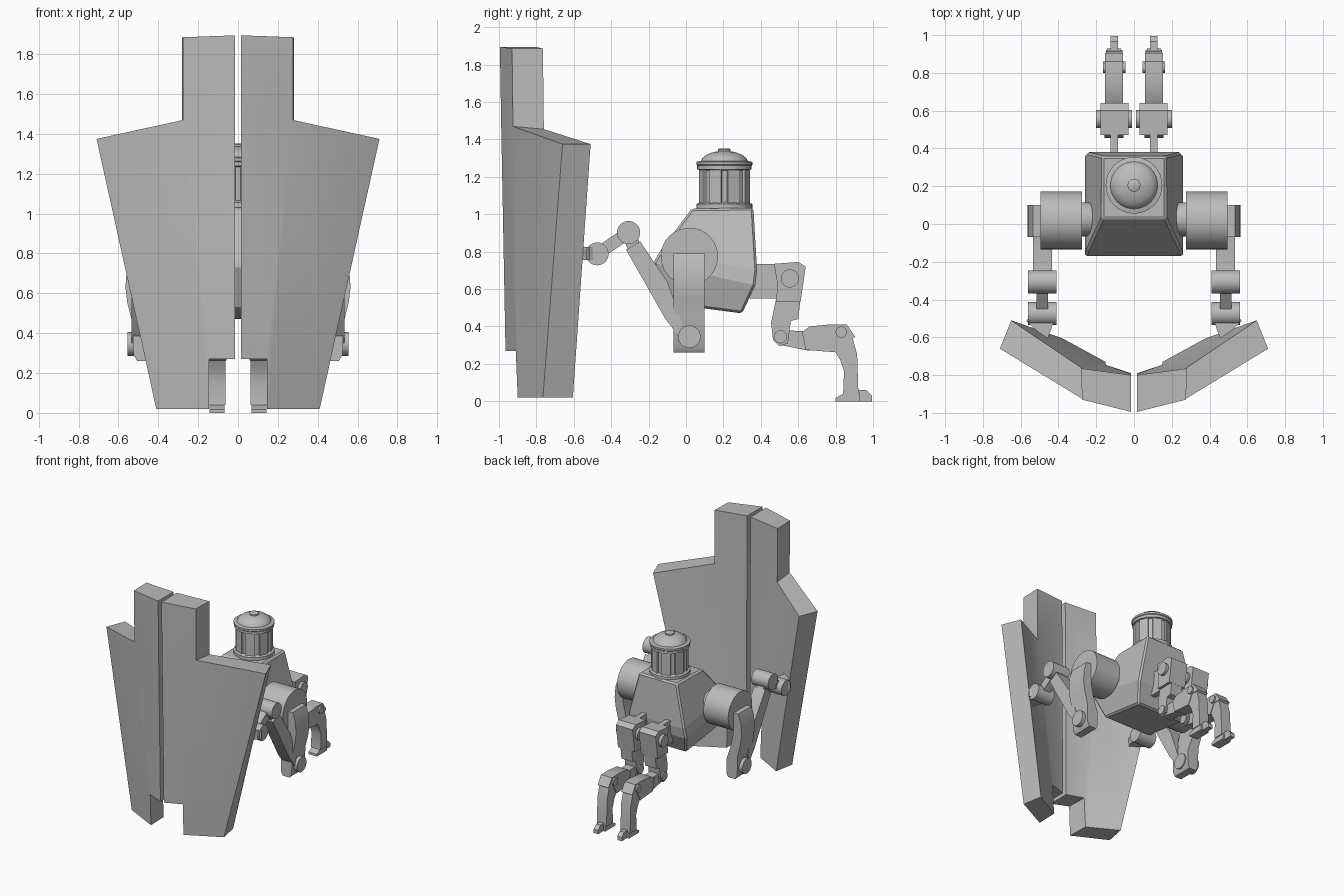
import bpy
import bmesh
import math
from mathutils import Vector

old = bpy.data.objects.get("Cube")
if old:
    bpy.data.objects.remove(old, do_unlink=True)

grey = bpy.data.materials.new("plain_grey")
COLOUR = (0.5, 0.5, 0.5, 1)
grey.diffuse_color = COLOUR
grey.use_nodes = True
grey.node_tree.nodes["Principled BSDF"].inputs["Base Color"].default_value = COLOUR


def finish(bm, name, mirror=True, bevel=0, angle=35):
    """Turn a bmesh into an object, optionally mirrored left to right."""
    bmesh.ops.recalc_face_normals(bm, faces=bm.faces)
    mesh = bpy.data.meshes.new(name)
    bm.to_mesh(mesh)
    bm.free()
    mesh.materials.append(grey)
    if not bevel:
        mesh.shade_smooth()
        mesh.set_sharp_from_angle(angle=math.radians(angle))
    obj = bpy.data.objects.new(name, mesh)
    bpy.context.collection.objects.link(obj)
    if mirror:
        obj.modifiers.new("mirror", "MIRROR")
    if bevel:
        mod = obj.modifiers.new("bevel", "BEVEL")
        mod.width = bevel
        mod.limit_method = "ANGLE"
    return obj


def loft(name, rings, **opts):
    """Skin a list of equal point rings and cap both ends."""
    bm = bmesh.new()
    loops = [[bm.verts.new(p) for p in ring] for ring in rings]
    n = len(loops[0])
    for a, b in zip(loops, loops[1:]):
        for i in range(n):
            j = (i + 1) % n
            bm.faces.new((a[i], a[j], b[j], b[i]))
    bm.faces.new(loops[0])
    bm.faces.new(loops[-1])
    return finish(bm, name, **opts)


def prism(name, pts, lo, hi, axis="x", **opts):
    """Extrude a flat outline along one axis."""
    place = {"x": lambda u, v, w: (w, u, v),
             "y": lambda u, v, w: (u, w, v),
             "z": lambda u, v, w: (u, v, w)}[axis]
    return loft(name, [[place(u, v, w) for u, v in pts] for w in (lo, hi)], **opts)


def lathe(name, profile, u, v, axis="x", sides=32, **opts):
    """Spin (radius, height) pairs around an axis through u, v."""
    rings = []
    for r, h in profile:
        ring = []
        for i in range(sides):
            t = math.tau * i / sides
            a, b = u + r * math.cos(t), v + r * math.sin(t)
            ring.append((h, a, b) if axis == "x" else (a, b, h))
        rings.append(ring)
    return loft(name, rings, **opts)


def disc(name, r, lo, hi, y, z):
    return lathe(name, [(r, lo), (r, hi)], y, z)


def bar(name, start, end, w0, w1, lo, hi):
    """Straight tapered link in the side plane."""
    a, b = Vector(start), Vector(end)
    d = (b - a).normalized()
    n = Vector((-d.y, d.x))
    return prism(name, [a + n * w0, b + n * w1, b - n * w1, a - n * w0], lo, hi)


# Shield halves: a stepped outline with a bend, front and back skins
front = [(.015, -.995, 1.895), (.275, -.93, 1.885), (.275, -.925, 1.47),
         (.71, -.66, 1.375), (.41, -.765, .02), (.145, -.9, .02),
         (.145, -.91, .27), (.015, -.965, .27), (.015, -.988, 1.47)]
back = [(.015, -.8, 1.895), (.28, -.765, 1.885), (.28, -.76, 1.455),
        (.65, -.51, 1.375), (.38, -.605, .02), (.15, -.73, .02),
        (.15, -.745, .27), (.015, -.79, .27), (.015, -.795, 1.455)]
bm = bmesh.new()
skins = [[bm.verts.new(p) for p in side] for side in (front, back)]
for skin in skins:
    for face in ("ABCI", "ICGH", "CFG", "CDEF"):
        bm.faces.new([skin["ABCDEFGHI".index(c)] for c in face])
f, b = skins
for i in range(len(f)):
    j = (i + 1) % len(f)
    bm.faces.new((f[i], f[j], b[j], b[i]))
finish(bm, "shield")


# Torso: tapered block, widest at the shoulders
def ring(x, y0, y1, z0, z1):
    return [(-x, y0, z0), (x, y0, z0), (x, y1, z1), (-x, y1, z1)]


loft("torso", [ring(.21, -.08, .3, .52, .47), ring(.26, -.175, .37, .74, .62),
               ring(.25, -.14, .38, .8, .7), ring(.17, .03, .36, 1.03, 1.035)],
     mirror=False, bevel=.012)

# Head: collar, ribbed drum, brim and dome
lathe("head", [(.15, 1.02), (.15, 1.055), (.126, 1.065), (.126, 1.235),
               (.145, 1.24), (.145, 1.26), (.15, 1.265), (.15, 1.28), (.125, 1.285),
               (.118, 1.3), (.095, 1.318), (.06, 1.332), (.034, 1.337),
               (.034, 1.347), (.026, 1.352)], 0, .205, axis="z", mirror=False)
for i in range(8):
    t = math.tau * (i + .5) / 8
    out, side = Vector((math.cos(t), math.sin(t))), Vector((-math.sin(t), math.cos(t)))
    c = Vector((0, .205))
    prism("head_rib", [c + out * r + side * s for r, s in
                       ((.11, -.035), (.133, -.035), (.133, .035), (.11, .035))],
          1.06, 1.24, axis="z", mirror=False)

# Shoulders
lathe("shoulder_axle", [(.07, .17), (.09, .23), (.09, .3)], .025, .78)
disc("shoulder", .153, .275, .495, .018, .775)

# Upper arm: bowed strap, outer and inner curves
strap = [(.49, .79), (.535, .79), (.558, .72), (.565, .63), (.555, .55), (.53, .45), (.525, .29),
         (.505, .26), (.445, .26), (.43, .29), (.43, .4), (.47, .52), (.49, .62)]
prism("upper_arm", strap, -.068, .1, axis="y")
disc("elbow_pin", .06, .42, .555, .018, .345)

# Forearm and wrist links
prism("forearm", [(-.32, .81), (-.245, .855), (-.1, .64), (-.02, .42), (-.04, .35), (-.11, .44)],
      .435, .535)
bar("forearm_tip", (-.275, .82), (-.305, .89), .036, .036, .455, .515)
disc("wrist_upper", .062, .41, .56, -.307, .902)
bar("wrist_link", (-.307, .902), (-.475, .788), .033, .033, .455, .515)
disc("wrist_lower", .061, .41, .56, -.475, .788)
prism("hand", [(.43, -.48), (.55, -.48), (.57, -.515), (.46, -.615), (.425, -.52)],
      .755, .825, axis="z")

# Hips and thighs
prism("hip_bar", [(.34, .55), (.5, .55), (.53, .735), (.34, .735)], .085, .125)
prism("thigh_block", [(.47, .735), (.6, .745), (.64, .72), (.612, .53), (.48, .53), (.49, .62)],
      .028, .177)
disc("hip_pin", .048, .01, .2, .555, .657)
prism("thigh_lower", [(.48, .54), (.612, .54), (.6, .44), (.56, .43), (.545, .31),
                      (.5, .295), (.465, .33), (.455, .42)], .055, .155)
disc("knee_pin", .035, .045, .165, .505, .345)

# Shins and ankles
prism("shin_link", [(.48, .38), (.66, .375), (.66, .27), (.51, .3)], .068, .142)
prism("shin_block", [(.62, .37), (.66, .4), (.78, .412), (.86, .41), (.905, .345),
                     (.89, .335), (.84, .34), (.8, .262), (.64, .275)], .057, .153)
disc("shin_pin", .03, .045, .165, .83, .37)
prism("lower_leg", [(.79, .28), (.84, .36), (.89, .34), (.915, .25), (.922, .04),
                    (.84, .04), (.845, .16), (.825, .22)], .062, .148)

# Feet
prism("heel", [(.8, 0), (.93, 0), (.93, .045), (.85, .045), (.8, .018)], .068, .142)
prism("toe", [(.88, 0), (.995, 0), (.995, .03), (.965, .06), (.88, .06)], .085, .125)
